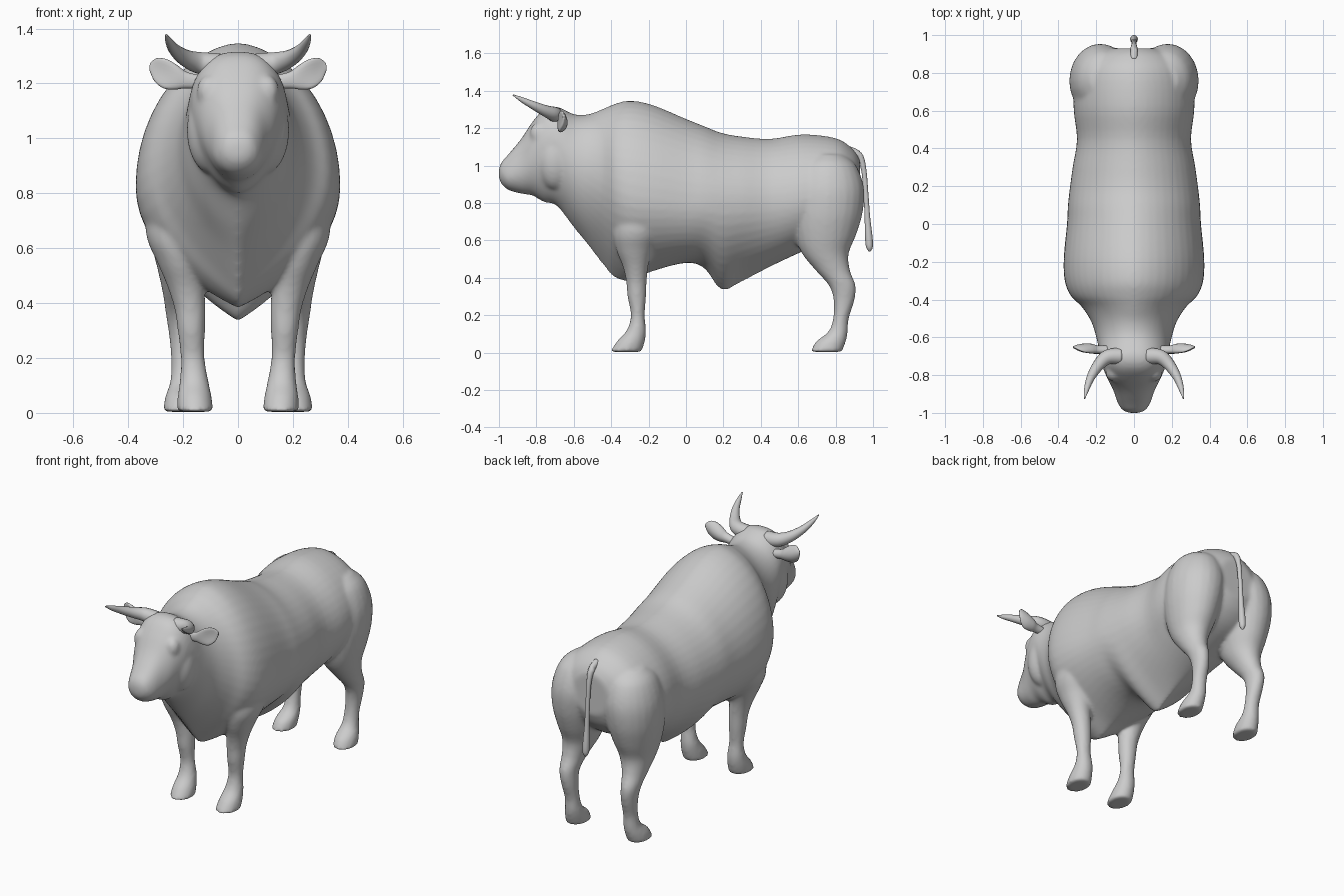
import bpy, bmesh, math
from mathutils import Vector, Matrix


def spline(rows, steps):
    """Catmull-Rom interpolation of rows of numbers."""
    out = []
    for i in range(len(rows) - 1):
        a, b, c, d = (rows[max(0, min(len(rows) - 1, i + k))] for k in (-1, 0, 1, 2))
        for s in range(steps):
            t = s / steps
            out.append([0.5 * (2 * q + (r - p) * t + (2 * p - 5 * q + 4 * r - v) * t * t
                               + (3 * q - p - 3 * r + v) * t ** 3)
                        for p, q, r, v in zip(a, b, c, d)])
    return out + [list(rows[-1])]


def loft(bm, rings):
    """Skin a list of point rings and cap both ends."""
    vs = [[bm.verts.new(p) for p in ring] for ring in rings]
    n = len(vs[0])
    faces = [bm.faces.new((a[i], a[(i + 1) % n], b[(i + 1) % n], b[i]))
             for a, b in zip(vs, vs[1:]) for i in range(n)]
    faces += [bm.faces.new(vs[0]), bm.faces.new(vs[-1])]
    bmesh.ops.recalc_face_normals(bm, faces=faces)


def ring(centre, u, v, n=24):
    c, u, v = Vector(centre), Vector(u), Vector(v)
    return [c + u * math.cos(2 * math.pi * i / n) + v * math.sin(2 * math.pi * i / n)
            for i in range(n)]


def finish(bm, name):
    me = bpy.data.meshes.new(name)
    bm.to_mesh(me)
    bm.free()
    for p in me.polygons:
        p.use_smooth = True
    ob = bpy.data.objects.new(name, me)
    bpy.context.collection.objects.link(ob)
    return ob


def body_ring(y, top, mid, bot, w, keel, n=48):
    """Egg-shaped section; keel > 1 sharpens the underside."""
    crown = 0.78 + 0.37 * max(0, min(1, (y + 0.72) / 0.25))
    pts = []
    for i in range(n):
        a = 2 * math.pi * i / n
        c, s = math.cos(a), math.sin(a)
        e = crown if s > 0 else keel
        h = (top - mid) if s > 0 else (mid - bot)
        pts.append((math.copysign(abs(c) ** e, c) * w, y, mid + h * s))
    return pts


# Head, neck and trunk: y, top, widest height, bottom, half width, keel
trunk = [
    (-1.0, .985, .96, .93, .03, 1), (-.985, 1.02, .96, .90, .06, 1),
    (-.95, 1.06, .95, .87, .085, 1), (-.88, 1.145, .99, .85, .11, 1),
    (-.82, 1.235, 1.06, .84, .14, 1.1), (-.76, 1.30, 1.1, .805, .165, 1.2),
    (-.69, 1.315, 1.1, .785, .18, 1.2), (-.60, 1.275, 1.0, .67, .20, 1.4),
    (-.52, 1.275, .95, .57, .225, 1.7), (-.44, 1.305, .9, .465, .275, 2),
    (-.38, 1.33, .87, .40, .335, 2), (-.30, 1.347, .84, .385, .367, 1.7),
    (-.18, 1.325, .82, .435, .372, 1.3), (0, 1.25, .8, .48, .355, 1),
    (.10, 1.21, .8, .45, .35, 1.3), (.19, 1.175, .8, .335, .34, 1.9),
    (.30, 1.155, .8, .38, .325, 1.8), (.45, 1.143, .8, .46, .302, 1.2),
    (.62, 1.167, .82, .54, .32, 1), (.80, 1.147, .85, .62, .30, 1),
    (.89, 1.09, .88, .70, .22, 1), (.93, 1.03, .9, .78, .12, 1)]
# Legs: z, y, x, half depth, half width
hind_leg = [
    (1.06, .76, .15, .08, .08), (1.0, .76, .165, .15, .13), (.88, .76, .175, .192, .162),
    (.75, .755, .185, .19, .155), (.63, .745, .19, .165, .13), (.53, .745, .195, .125, .1),
    (.44, .785, .205, .092, .07), (.36, .835, .21, .072, .053), (.28, .845, .205, .056, .046),
    (.18, .828, .2, .042, .043), (.11, .812, .2, .053, .048), (.06, .775, .205, .08, .06),
    (.004, .75, .21, .084, .064)]
fore_leg = [
    (.82, -.22, .24, .15, .10), (.65, -.26, .23, .13, .105), (.55, -.275, .21, .098, .085),
    (.46, -.27, .19, .068, .067), (.38, -.265, .175, .055, .057), (.3, -.263, .17, .05, .05),
    (.2, -.258, .165, .037, .044), (.12, -.265, .16, .052, .052), (.06, -.295, .158, .075, .062),
    (.004, -.322, .155, .084, .066)]

bm = bmesh.new()
loft(bm, [body_ring(*r) for r in spline(trunk, 4)])
for side in (1, -1):
    for leg in (hind_leg, fore_leg):
        loft(bm, [ring((side * x, y, z), (w, 0, 0), (0, d, 0)) for z, y, x, d, w in spline(leg, 4)])
    # Cheek and brow bulges
    for pos, size in (((.095, -.70, 1.03), (.092, .10, .16)), ((.105, -.79, 1.17), (.045, .045, .06))):
        m = Matrix.Translation((side * pos[0], pos[1], pos[2])) @ Matrix.Diagonal((*size, 1))
        bmesh.ops.create_uvsphere(bm, u_segments=24, v_segments=16, radius=1, matrix=m)
body = finish(bm, "body")
mod = body.modifiers.new("blend", 'REMESH')
mod.mode = 'VOXEL'
mod.voxel_size = 0.011
mod.use_smooth_shade = True
mod = body.modifiers.new("soften", 'SMOOTH')
mod.factor = 0.5
mod.iterations = 8


def tube(path, steps=5):
    """Round tapering tube: x, y, z, radius."""
    rows = spline(path, steps)
    bm = bmesh.new()
    rings = []
    for i, r in enumerate(rows):
        a, b = rows[max(0, i - 1)], rows[min(len(rows) - 1, i + 1)]
        d = (Vector(b[:3]) - Vector(a[:3])).normalized()
        u = d.cross(Vector((.3, .5, -.8)) if abs(d.z) < .6 else Vector((1, 0, 0))).normalized()
        rings.append(ring(r[:3], u * r[3], d.cross(u) * r[3], 16))
    loft(bm, rings)
    return bm


# Horns
horn = finish(tube([(.07, -.70, 1.265, .045), (.14, -.705, 1.275, .04), (.19, -.75, 1.292, .031),
                    (.23, -.815, 1.322, .022), (.252, -.88, 1.354, .013), (.262, -.925, 1.378, .003)]),
              "horns")

# Ears: x, y, z, half height, half thickness, forward cupping
ear_rows = [(.14, -.665, 1.205, .025, .022), (.19, -.665, 1.212, .03, .022), (.225, -.66, 1.222, .044, .026),
            (.265, -.655, 1.235, .053, .022), (.30, -.652, 1.25, .042, .013), (.322, -.652, 1.262, .012, .005)]
bm = bmesh.new()
rings = []
for x, y, z, h, t in spline(ear_rows, 5):
    pts = ring((x, y, z), (0, t, 0), (-.1 * h, 0, h), 20)
    for p in pts:
        p.y -= .016 * ((p.z - z) / .05) ** 2
    rings.append(pts)
loft(bm, rings)
ears = finish(bm, "ears")
for ob in (horn, ears):
    ob.modifiers.new("mirror", 'MIRROR')

# Tail
finish(tube([(0, .87, 1.085, .02), (0, .925, 1.055, .019), (0, .95, .98, .014), (0, .962, .85, .013),
             (0, .97, .72, .015), (0, .977, .62, .02), (0, .981, .565, .018), (0, .982, .54, .004)]), "tail")
